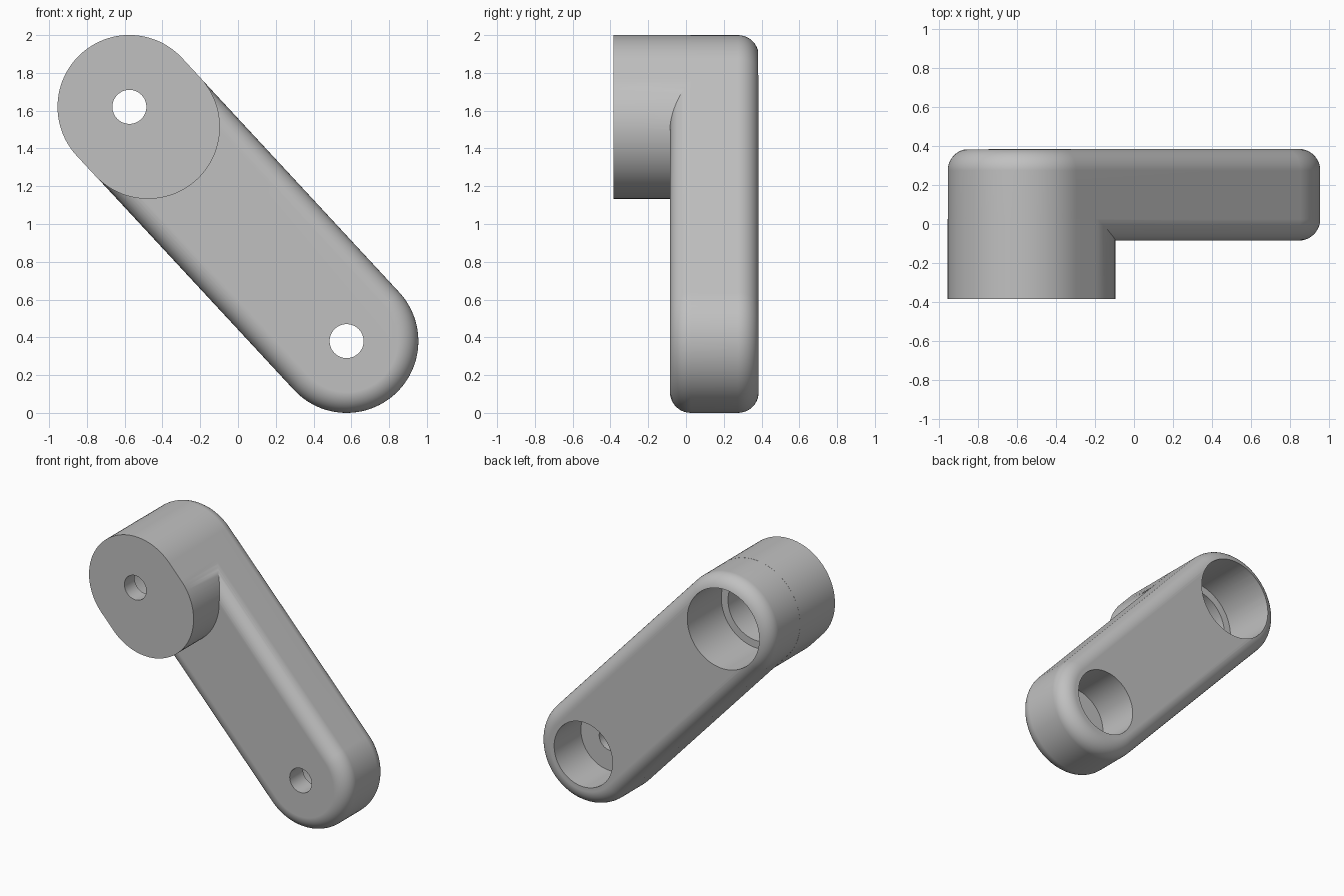
import bpy, bmesh, math
from mathutils import Vector

cube = bpy.data.objects.get("Cube")
if cube:
    bpy.data.objects.remove(cube, do_unlink=True)

SEGMENTS = 48                        # facets per half circle
RADIUS = 0.38
FILLET = 0.11
FRONT, ARM_FRONT, BACK = -0.385, -0.085, 0.385
TOP = Vector((-0.575, 1.62))         # upper pivot (x, z)
LOW = Vector((0.575, 0.38))          # lower pivot (x, z)
ALONG = (LOW - TOP).normalized()

grey = bpy.data.materials.new("plain grey")
grey.use_nodes = True
colour = (0.53, 0.53, 0.53, 1)
grey.diffuse_color = colour
grey.node_tree.nodes["Principled BSDF"].inputs["Base Color"].default_value = colour


def loft(name, a, b, rings):
    """Loft stadium outlines around the line a-b; rings are (y, radius)."""
    bm = bmesh.new()
    heading = math.atan2(ALONG.y, ALONG.x)
    loops = []
    for y, r in rings:
        loop = []
        for centre, start in ((b, heading - math.pi / 2), (a, heading + math.pi / 2)):
            # a plain circle shares the seam points of its two halves
            count = SEGMENTS if a == b else SEGMENTS + 1
            for i in range(count):
                t = start + math.pi * i / SEGMENTS
                loop.append(bm.verts.new((centre.x + r * math.cos(t), y,
                                          centre.y + r * math.sin(t))))
        loops.append(loop)
    for lower, upper in zip(loops, loops[1:]):
        n = len(lower)
        for i in range(n):
            j = (i + 1) % n
            bm.faces.new((lower[i], lower[j], upper[j], upper[i]))
    bm.faces.new(loops[0])
    bm.faces.new(loops[-1])
    bmesh.ops.recalc_face_normals(bm, faces=bm.faces)
    mesh = bpy.data.meshes.new(name)
    bm.to_mesh(mesh)
    bm.free()
    mesh.materials.append(grey)
    obj = bpy.data.objects.new(name, mesh)
    bpy.context.collection.objects.link(obj)
    return obj


def combine(target, tool, operation):
    """Apply a boolean and discard the tool object."""
    mod = target.modifiers.new(operation.lower(), 'BOOLEAN')
    mod.operation, mod.solver, mod.object = operation, 'EXACT', tool
    bpy.context.view_layer.objects.active = target
    bpy.ops.object.modifier_apply(modifier=mod.name)
    bpy.data.objects.remove(tool, do_unlink=True)


# Arm with rounded front and back rims
steps = 10
quarter = [math.pi / 2 * i / steps for i in range(steps + 1)]
front_rim = [(ARM_FRONT + FILLET * (1 - math.sin(t)),
              RADIUS - FILLET * (1 - math.cos(t))) for t in reversed(quarter)]
back_rim = [(BACK - FILLET * (1 - math.sin(t)),
             RADIUS - FILLET * (1 - math.cos(t))) for t in quarter]
arm = loft("crank_arm", TOP, LOW, front_rim + back_rim)

# Short oblong boss on the front of the upper end
boss_radius = RADIUS + 0.0006
boss = loft("boss", TOP, TOP + ALONG * 0.145,
            [(FRONT, boss_radius), (ARM_FRONT + FILLET, boss_radius)])
combine(arm, boss, 'UNION')

# Stepped bores opening at the back, with small holes through the front
upper_bore = loft("upper_bore", TOP, TOP,
                  [(0.5, 0.295), (-0.015, 0.295), (-0.015, 0.24),
                   (-0.265, 0.24), (-0.265, 0.09), (-0.5, 0.09)])
lower_bore = loft("lower_bore", LOW, LOW,
                  [(0.5, 0.24), (0.07, 0.24), (0.07, 0.09), (-0.5, 0.09)])
for bore in (upper_bore, lower_bore):
    combine(arm, bore, 'DIFFERENCE')

# Smooth curves, crisp edges and clean flats
bpy.ops.object.select_all(action='DESELECT')
arm.select_set(True)
bpy.context.view_layer.objects.active = arm
bpy.ops.object.shade_smooth_by_angle(angle=math.radians(25))
weighted = arm.modifiers.new("flat_normals", 'WEIGHTED_NORMAL')
weighted.keep_sharp = True
